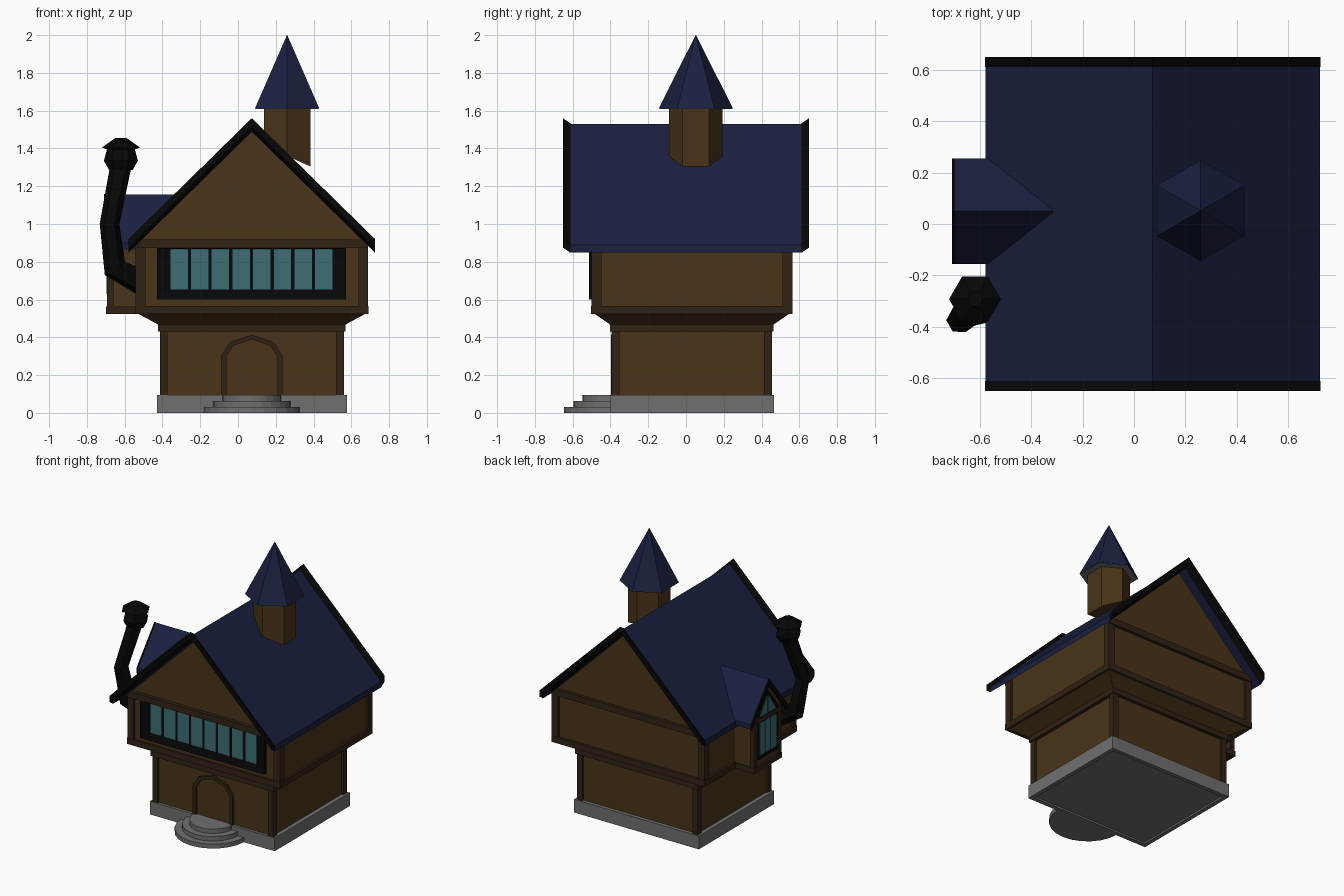
import bpy, bmesh, math
from mathutils import Vector

if "Cube" in bpy.data.objects:
    bpy.data.objects.remove(bpy.data.objects["Cube"])


def material(name, r, g, b):
    m = bpy.data.materials.new(name)
    m.diffuse_color = (r, g, b, 1)
    m.use_nodes = True
    m.node_tree.nodes["Principled BSDF"].inputs["Base Color"].default_value = m.diffuse_color
    return m


WALL = material("wall_brown", 0.068, 0.034, 0.009)
WOOD = material("timber_brown", 0.030, 0.016, 0.007)
ROOF = material("roof_blue", 0.010, 0.014, 0.050)
BLACK = material("black_trim", 0.002, 0.002, 0.002)
GLASS = material("teal_glass", 0.045, 0.155, 0.175)
STONE = material("stone_grey", 0.16, 0.16, 0.16)


def loft(name, rings, mat=None):
    """Closed solid through rings of equal point count."""
    bm = bmesh.new()
    vs = [[bm.verts.new(p) for p in r] for r in rings]
    n = len(rings[0])
    for a, b in zip(vs, vs[1:]):
        for i in range(n):
            bm.faces.new((a[i], a[(i + 1) % n], b[(i + 1) % n], b[i]))
    bm.faces.new(vs[0][::-1])
    bm.faces.new(vs[-1])
    bmesh.ops.recalc_face_normals(bm, faces=bm.faces)
    me = bpy.data.meshes.new(name)
    bm.to_mesh(me)
    bm.free()
    ob = bpy.data.objects.new(name, me)
    bpy.context.collection.objects.link(ob)
    if mat:
        me.materials.append(mat)
    return ob


def rect(x0, x1, y0, y1, z):
    return [(x0, y0, z), (x1, y0, z), (x1, y1, z), (x0, y1, z)]


def box(name, x0, x1, y0, y1, z0, z1, mat=None):
    return loft(name, [rect(x0, x1, y0, y1, z0), rect(x0, x1, y0, y1, z1)], mat)


def prism_y(name, pts, y0, y1, mat):
    return loft(name, [[(x, y, z) for x, z in pts] for y in (y0, y1)], mat)


def prism_x(name, pts, x0, x1, mat):
    return loft(name, [[(x, y, z) for y, z in pts] for x in (x0, x1)], mat)


def disc(cx, cy, z, r, n=6, turn=math.pi / 2):
    return [(cx + r * math.cos(turn + math.tau * i / n),
             cy + r * math.sin(turn + math.tau * i / n), z) for i in range(n)]


def chevron(c, half, top, eave, thick):
    return [(c - half, eave), (c, top), (c + half, eave),
            (c + half, eave - thick), (c, top - thick), (c - half, eave - thick)]


def timber_frame(name, x0, x1, y0, y1, z0, z1, w):
    """Four corner posts."""
    for i, x in enumerate((x0, x1 - w)):
        for j, y in enumerate((y0, y1 - w)):
            box(f"{name}_post_{i}{j}", x, x + w, y, y + w, z0, z1, WOOD)


CX = 0.073

# Stone base with a shallow recess below, and round steps
loft("stone_base", [rect(-0.40, 0.546, -0.37, 0.436, 0.012), rect(-0.40, 0.546, -0.37, 0.436, 0),
                    rect(-0.43, 0.576, -0.40, 0.466, 0), rect(-0.43, 0.576, -0.40, 0.466, 0.096)], STONE)
for i, r in enumerate((0.255, 0.206, 0.157)):
    z = i * 0.032
    arc = [(CX + r * math.cos(math.pi + math.pi * k / 12),
            -0.39 + r * math.sin(math.pi + math.pi * k / 12)) for k in range(13)]
    loft(f"step_{i}", [[(x, y, h) for x, y in arc] for h in (z, z + 0.032)], STONE)

# Lower storey
box("lower_walls", -0.40, 0.545, -0.38, 0.44, 0.09, 0.45, WALL)
timber_frame("lower", -0.414, 0.560, -0.394, 0.456, 0.095, 0.45, 0.042)

# Flared jetty under the upper storey
box("jetty_band", -0.423, 0.569, -0.402, 0.464, 0.43, 0.471, WOOD)
loft("jetty_flare", [rect(-0.423, 0.569, -0.402, 0.464, 0.468),
                     rect(-0.533, 0.679, -0.488, 0.55, 0.527)], WALL)

# Arched door
arch = [(-0.162, 0.095), (-0.162, 0.305), (-0.115, 0.375), (0, 0.413),
        (0.115, 0.375), (0.162, 0.305), (0.162, 0.095)]
inner = [(-0.135, 0.095), (-0.135, 0.298), (-0.098, 0.355), (0, 0.39),
         (0.098, 0.355), (0.135, 0.298), (0.135, 0.095)]
prism_y("door_arch", [(x + CX, z) for x, z in arch + inner[::-1]], -0.397, -0.37, WOOD)
prism_y("door_panel", [(x + CX, z) for x, z in inner], -0.384, -0.37, WALL)

# Upper storey with gables
prism_y("upper_walls", [(-0.528, 0.525), (0.674, 0.525), (0.674, 0.90),
                        (CX, 1.495), (-0.528, 0.90)], -0.487, 0.547, WALL)
timber_frame("upper", -0.543, 0.689, -0.500, 0.563, 0.525, 0.90, 0.052)
box("floor_beams", -0.545, 0.691, -0.502, 0.565, 0.523, 0.567, WOOD)
for i, y in enumerate((-0.515, 0.53)):
    box(f"gable_beam_{i}", -0.535, 0.681, y, y + 0.04, 0.872, 0.918, WOOD)

# Long front window
outer = [(-0.43, 0.60), (0.572, 0.60), (0.572, 0.872), (-0.43, 0.872)]
hole = [(-0.365, 0.652), (0.508, 0.652), (0.508, 0.868), (-0.365, 0.868)]
box("front_window_back", -0.42, 0.56, -0.495, -0.47, 0.61, 0.87, BLACK)
for i in range(4):
    j = (i + 1) % 4
    quad = [outer[i], outer[j], hole[j], hole[i]]
    depth = [-0.513, -0.513, -0.50, -0.50]
    loft(f"front_window_frame_{i}", [[(x, d, z) for (x, z), d in zip(quad, depth)],
                                     [(x, -0.48, z) for x, z in quad]], BLACK)
for i in range(8):
    x = -0.358 + i * 0.1095
    box(f"front_pane_{i}", x, x + 0.092, -0.499, -0.48, 0.652, 0.872, GLASS)

# Main roof and verge boards that flare outwards
prism_y("main_roof", chevron(CX, 0.652, 1.53, 0.89, 0.042), -0.615, 0.615, ROOF)
for i, s in enumerate((-1, 1)):
    rings = [[(x, s * y, z) for x, z in chevron(CX, 0.653, top, top - 0.64, thick)]
             for y, top, thick in ((0.651, 1.56, 0.045), (0.612, 1.533, 0.045))]
    loft(f"verge_board_{i}", rings, BLACK)

# Hexagonal turret, its floor slanting down the roof
TX, TY = 0.26, 0.052
loft("turret_body", [[(x, y, 1.36 - 0.45 * (x - TX)) for x, y, _ in disc(TX, TY, 0, 0.142)],
                     disc(TX, TY, 1.615, 0.142)], WALL)
loft("turret_soffit", [disc(TX, TY, 1.608, 0.192), disc(TX, TY, 1.614, 0.192)], STONE)
loft("turret_roof", [disc(TX, TY, 1.611, 0.197), disc(TX, TY, 2.0, 0.001)], ROOF)

# Dormer bay on the left side
DY = 0.05


def bay(half, z0, shoulder, peak):
    return [(DY - half, z0), (DY + half, z0), (DY + half, shoulder), (DY, peak), (DY - half, shoulder)]


prism_x("dormer_body", bay(0.15, 0.53, 0.94, 1.12), -0.682, -0.40, WALL)
box("dormer_sill", -0.698, -0.50, DY - 0.16, DY + 0.16, 0.523, 0.562, WOOD)
for i, s in enumerate((-1, 1)):
    y = DY + s * 0.14
    box(f"dormer_post_{i}", -0.694, -0.66, y - 0.018, y + 0.018, 0.56, 0.92, WOOD)
prism_x("dormer_window_frame", bay(0.125, 0.60, 0.92, 1.085), -0.692, -0.67, BLACK)
for i in range(3):
    y = DY - 0.096 + i * 0.066
    box(f"dormer_pane_{i}", -0.696, -0.67, y, y + 0.058, 0.63, 0.865, GLASS)
for i, s in enumerate((-1, 1)):
    prism_x(f"dormer_top_pane_{i}", [(DY + s * 0.006, 0.91), (DY + s * 0.092, 0.91),
                                     (DY + s * 0.006, 1.035)], -0.696, -0.67, GLASS)
box("dormer_crossbar", -0.699, -0.67, DY - 0.14, DY + 0.14, 0.872, 0.902, WOOD)
prism_x("dormer_roof", chevron(DY, 0.205, 1.155, 0.90, 0.035), -0.700, -0.318, ROOF)
prism_x("dormer_verge_board", chevron(DY, 0.206, 1.158, 0.903, 0.045), -0.709, -0.698, BLACK)

# Crooked stove pipe: hexagonal tube along a bent path
path = [Vector(p) for p in ((-0.50, -0.30, 0.685), (-0.652, -0.340, 0.765),
                            (-0.680, -0.375, 1.00), (-0.620, -0.295, 1.31))]
rings = []
for i, p in enumerate(path):
    a = (p - path[max(i - 1, 0)]).normalized()
    b = (path[min(i + 1, 3)] - p).normalized()
    q = Vector((0, 0, 1)).rotation_difference(a + b)
    r = (0.068, 0.064, 0.052, 0.056)[i]
    rings.append([p + q @ Vector(v) for v in disc(0, 0, 0, r, 6, 0)])
loft("stove_pipe", rings, BLACK)
loft("stove_pipe_cap", [disc(-0.62, -0.293, z, r, 6, 0) for z, r in
                        ((1.285, 0.062), (1.335, 0.090), (1.395, 0.074),
                         (1.405, 0.101), (1.455, 0.03))], BLACK)
